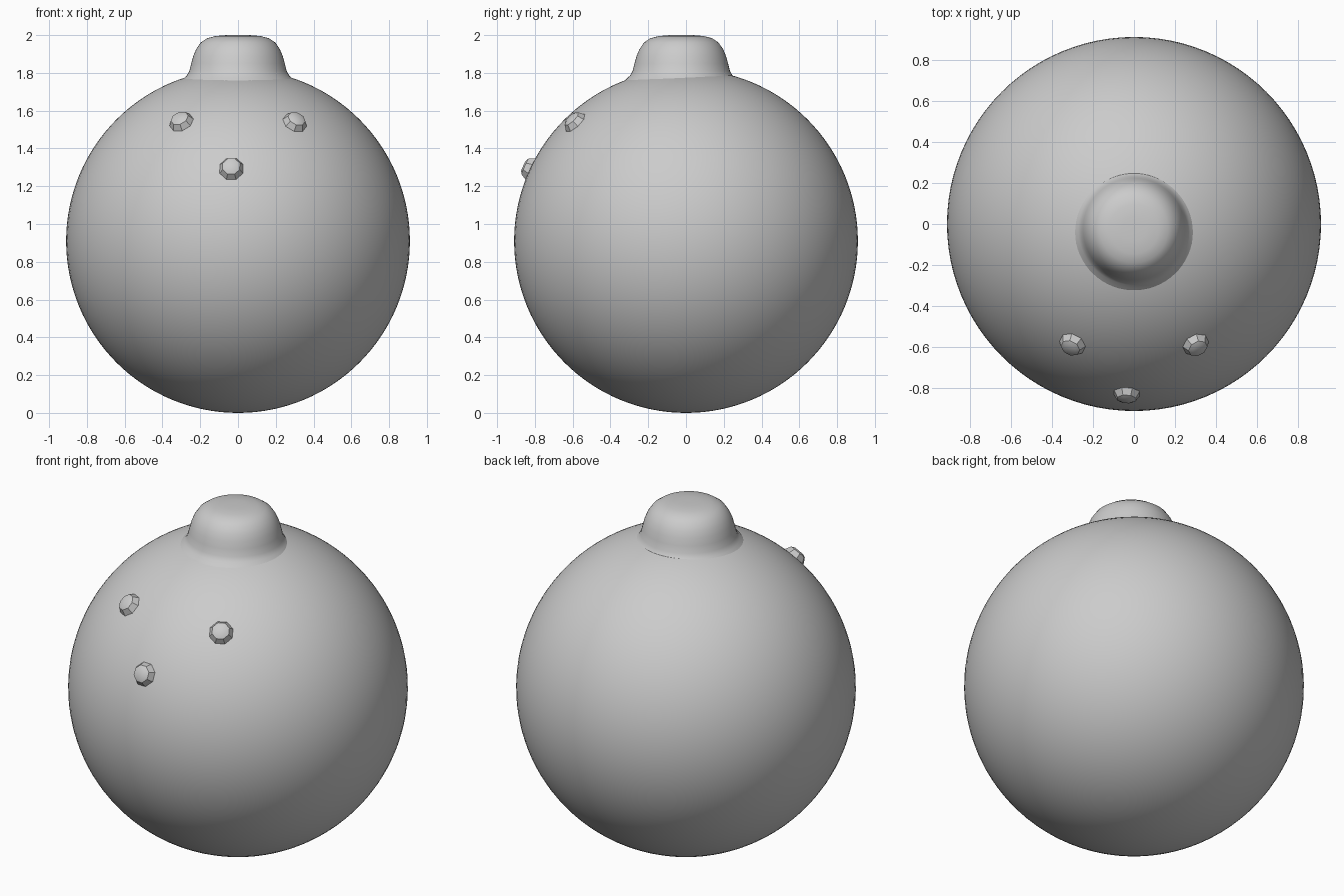
import bpy, bmesh, math
from mathutils import Vector

if "Cube" in bpy.data.objects:
    bpy.data.objects.remove(bpy.data.objects["Cube"])

R = 0.91
CENTRE = Vector((0, 0, R))


def lathe(name, profile, segments, location, axis=(0, 0, 1), angle=40):
    """Closed revolved solid: (radius, height) rings from bottom to top, both ends capped."""
    bm = bmesh.new()
    rings = []
    for r, z in profile:
        rings.append([bm.verts.new((r * math.cos(2 * math.pi * (i + 0.5) / segments),
                                    r * math.sin(2 * math.pi * (i + 0.5) / segments), z))
                      for i in range(segments)])
    for a, b in zip(rings, rings[1:]):
        for i in range(segments):
            j = (i + 1) % segments
            bm.faces.new((a[i], a[j], b[j], b[i]))
    bm.faces.new(rings[0][::-1])
    bm.faces.new(rings[-1])
    mesh = bpy.data.meshes.new(name)
    bm.to_mesh(mesh)
    bm.free()
    obj = bpy.data.objects.new(name, mesh)
    bpy.context.collection.objects.link(obj)
    obj.location = location
    obj.rotation_mode = 'QUATERNION'
    obj.rotation_quaternion = Vector(axis).to_track_quat('Z', 'Y')
    smooth(obj, angle)
    return obj


def smooth(obj, angle):
    bpy.ops.object.select_all(action='DESELECT')
    obj.select_set(True)
    bpy.context.view_layer.objects.active = obj
    bpy.ops.object.shade_smooth_by_angle(angle=math.radians(angle))


# Round body
bpy.ops.mesh.primitive_uv_sphere_add(segments=96, ring_count=64, radius=R, location=CENTRE)
body = bpy.context.object
body.name = "body"
smooth(body, 40)

# Rounded knob on top, flared at its foot and set slightly to the front
knob_profile = [(0.31, 1.745), (0.29, 1.77), (0.272, 1.785), (0.258, 1.81), (0.248, 1.85),
                (0.237, 1.89), (0.222, 1.925), (0.198, 1.96), (0.165, 1.983),
                (0.12, 1.995), (0.06, 2.0), (0.01, 2.0)]
lathe("top_knob", knob_profile, 64, (0, -0.025, 0))

# Three small faceted studs on the front, each pointing out of the body
stud_profile = [(0.065, -0.02), (0.067, -0.002), (0.058, 0.014), (0.049, 0.03), (0.03, 0.039)]
for name, spot in (("left_stud", (-0.30, -0.585, 1.54)),
                   ("right_stud", (0.30, -0.585, 1.535)),
                   ("middle_stud", (-0.035, -0.83, 1.295))):
    out = (Vector(spot) - CENTRE).normalized()
    lathe(name, stud_profile, 8, CENTRE + out * R, out, 30)
